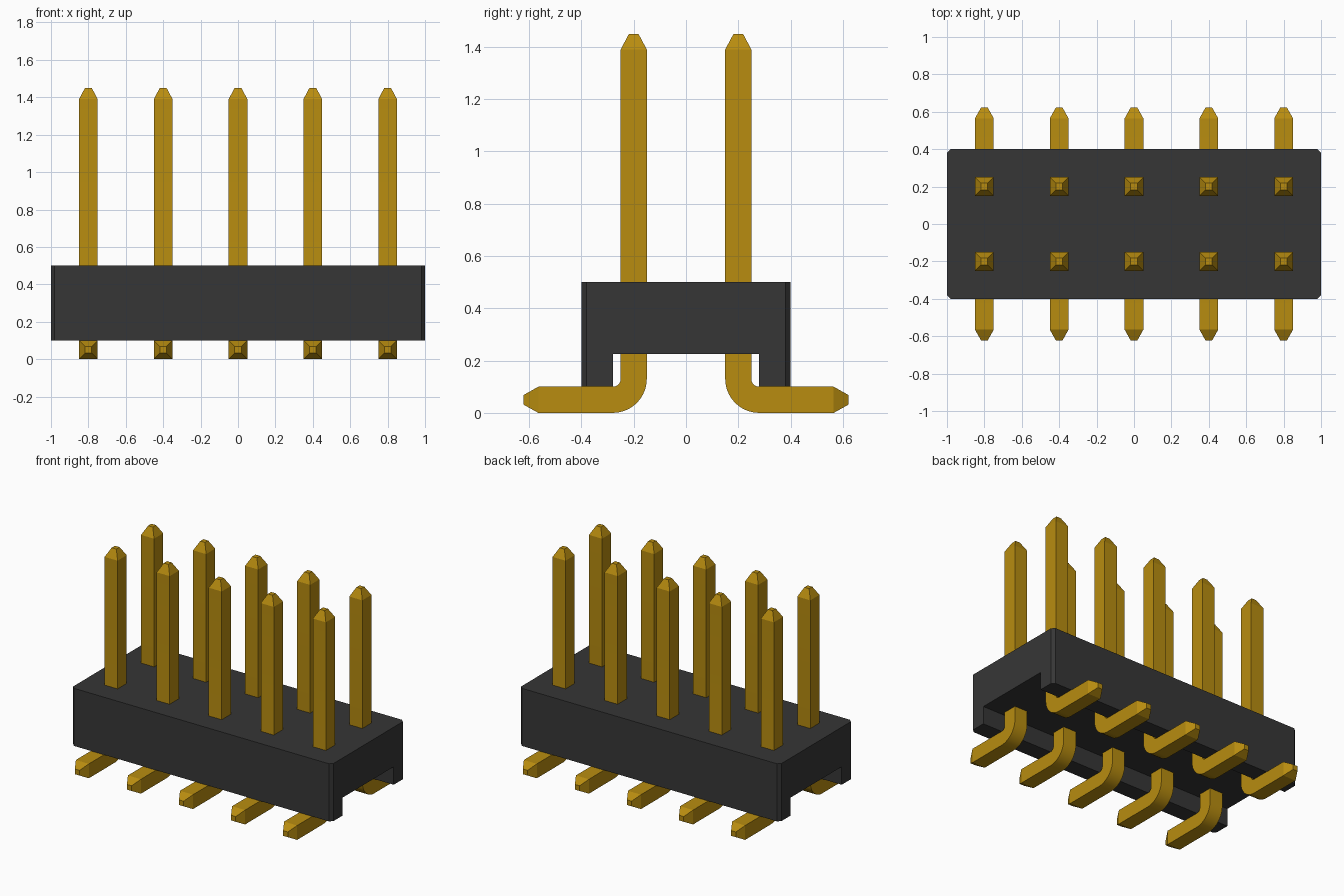
import bpy, bmesh, math

cube = bpy.data.objects.get("Cube")
if cube:
    bpy.data.objects.remove(cube, do_unlink=True)


def make_material(name, color, metallic=0.0, roughness=0.5):
    mat = bpy.data.materials.new(name)
    mat.use_nodes = True
    mat.diffuse_color = color
    bsdf = next(n for n in mat.node_tree.nodes if n.type == 'BSDF_PRINCIPLED')
    bsdf.inputs["Base Color"].default_value = color
    bsdf.inputs["Metallic"].default_value = metallic
    bsdf.inputs["Roughness"].default_value = roughness
    return mat


def make_object(name, bm, mat):
    bmesh.ops.recalc_face_normals(bm, faces=bm.faces[:])
    mesh = bpy.data.meshes.new(name)
    bm.to_mesh(mesh)
    bm.free()
    mesh.materials.append(mat)
    obj = bpy.data.objects.new(name, mesh)
    bpy.context.collection.objects.link(obj)
    return obj


black = make_material("black plastic", (0.037, 0.037, 0.037, 1))
gold = make_material("gold metal", (0.48, 0.265, 0.005, 1))

# Housing: a channel profile extruded along x, with chamfered upright corners
profile = [(-0.4, 0.1), (-0.28, 0.1), (-0.28, 0.225), (0.28, 0.225),
           (0.28, 0.1), (0.4, 0.1), (0.4, 0.5), (-0.4, 0.5)]
bm = bmesh.new()
end = bm.faces.new([bm.verts.new((-1, y, z)) for y, z in profile])
ext = bmesh.ops.extrude_face_region(bm, geom=[end])
bmesh.ops.translate(bm, vec=(2, 0, 0),
                    verts=[v for v in ext["geom"] if isinstance(v, bmesh.types.BMVert)])
corners = [e for e in bm.edges
           if all(abs(abs(v.co.y) - 0.4) < 1e-4 for v in e.verts)
           and abs(e.verts[0].co.z - e.verts[1].co.z) > 0.3]
bmesh.ops.bevel(bm, geom=corners, offset=0.02, segments=1, affect='EDGES')
make_object("housing", bm, black)

# Pin path: (y, z, direction angle, half width), from the top tip to the foot tip
HALF, TIP, BEND_R, STEPS = 0.05, 0.018, 0.08, 10
down = -math.pi / 2
path = [(0.2, 1.45, down, TIP), (0.2, 1.39, down, HALF)]
for i in range(STEPS + 1):
    t = math.pi / 2 * i / STEPS
    path.append((0.28 - BEND_R * math.cos(t), 0.13 - BEND_R * math.sin(t), down + t, HALF))
path += [(0.565, 0.05, 0, HALF), (0.622, 0.05, 0, TIP)]


def make_pin(name, x, side):
    """Sweep a square section along the path; side mirrors it in y."""
    bm = bmesh.new()
    rings = []
    for y, z, angle, h in path:
        ny, nz = -math.sin(angle) * h, math.cos(angle) * h
        rings.append([bm.verts.new((x + a * h, side * (y + b * ny), z + b * nz))
                      for a, b in ((-1, -1), (1, -1), (1, 1), (-1, 1))])
    for r, s in zip(rings, rings[1:]):
        for k in range(4):
            n = (k + 1) % 4
            bm.faces.new((r[k], r[n], s[n], s[k]))
    bm.faces.new(rings[0])
    bm.faces.new(rings[-1])
    return make_object(name, bm, gold)


# Two rows of five pins, feet pointing outwards
pins = [make_pin(f"{row}_pin_{i + 1}", -0.8 + 0.4 * i, side)
        for row, side in (("front", -1), ("back", 1)) for i in range(5)]

# Smooth the bends, keep the square edges and tips sharp
bpy.ops.object.select_all(action='DESELECT')
for pin in pins:
    pin.select_set(True)
bpy.context.view_layer.objects.active = pins[0]
bpy.ops.object.shade_smooth_by_angle(angle=math.radians(20))
